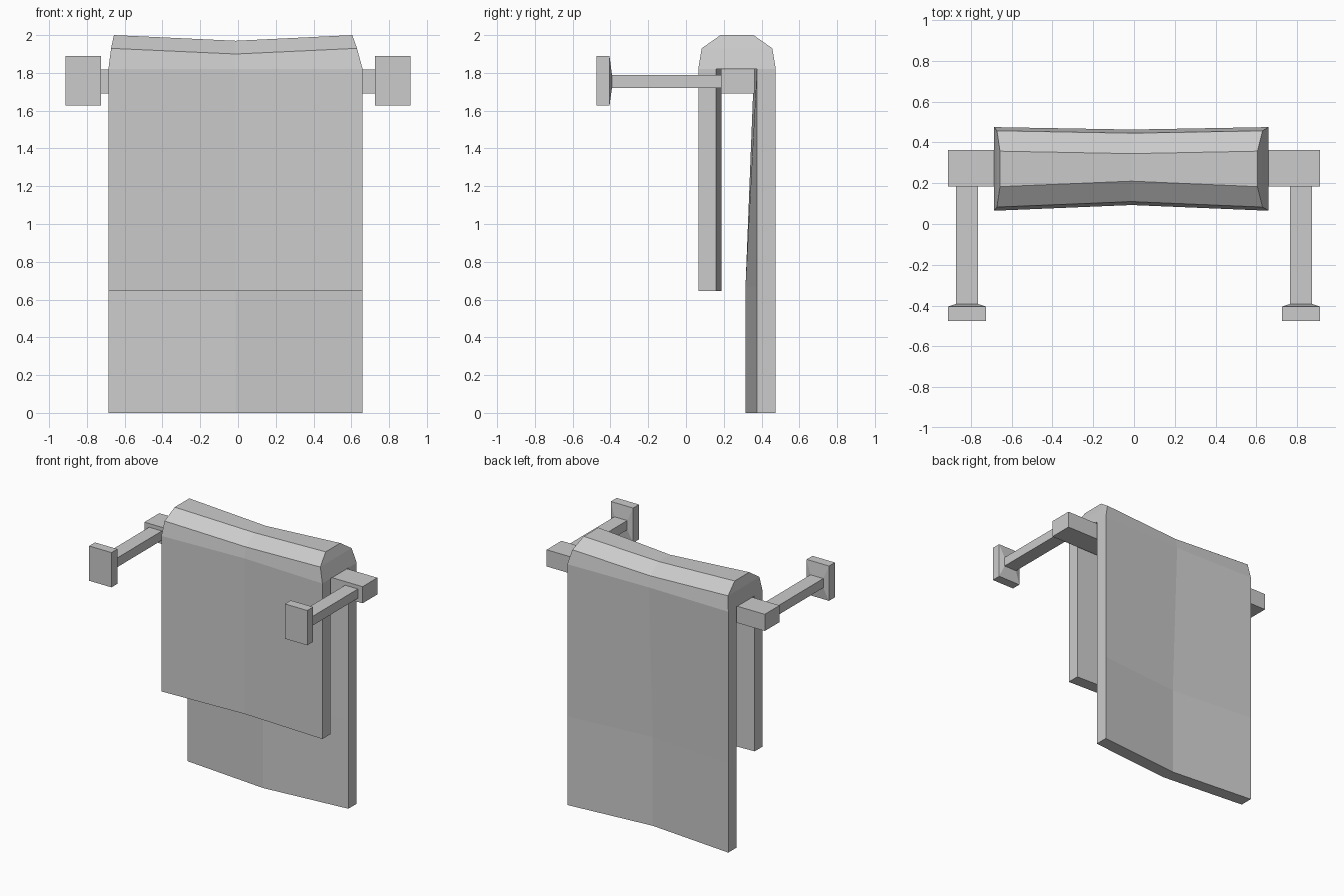
import bpy, bmesh

if "Cube" in bpy.data.objects:
    bpy.data.objects.remove(bpy.data.objects["Cube"])


def finish(name, bm):
    bmesh.ops.recalc_face_normals(bm, faces=bm.faces)
    me = bpy.data.meshes.new(name)
    bm.to_mesh(me)
    bm.free()
    ob = bpy.data.objects.new(name, me)
    bpy.context.collection.objects.link(ob)
    return ob


def loft_y(name, sections):
    """Loft rectangles (y, x0, x1, z0, z1) along y, closed at both ends."""
    bm = bmesh.new()
    rings = [[bm.verts.new((x, y, z)) for x, z in
              ((x0, z0), (x1, z0), (x1, z1), (x0, z1))]
             for y, x0, x1, z0, z1 in sections]
    for a, b in zip(rings, rings[1:]):
        for i in range(4):
            j = (i + 1) % 4
            bm.faces.new((a[i], a[j], b[j], b[i]))
    bm.faces.new(rings[0])
    bm.faces.new(rings[-1])
    return finish(name, bm)


# Horizontal bar
loft_y("bar", [(0.185, -0.912, 0.912, 1.692, 1.818),
               (0.362, -0.912, 0.912, 1.692, 1.818)])

# Wall brackets: plate, short taper and arm, mirrored
for side, s in (("left", -1), ("right", 1)):
    loft_y("bracket_" + side, [
        (-0.475, s * 0.725, s * 0.912, 1.627, 1.89),
        (-0.405, s * 0.725, s * 0.912, 1.627, 1.89),
        (-0.392, s * 0.766, s * 0.873, 1.72, 1.79),
        (0.187, s * 0.766, s * 0.873, 1.72, 1.79)])

# Towel profile: y at ends, y at middle, z at ends, z at middle
profile = [
    (0.065, 0.093, 0.645, 0.645),
    (0.065, 0.093, 1.82, 1.82),
    (0.083, 0.11, 1.93, 1.90),
    (0.183, 0.21, 2.00, 1.97),
    (0.357, 0.345, 2.00, 1.97),
    (0.457, 0.445, 1.93, 1.90),
    (0.475, 0.463, 1.82, 1.82),
    (0.475, 0.415, 0.67, 0.67),
    (0.475, 0.415, 0.0, 0.0),
    (0.375, 0.315, 0.0, 0.0),
    (0.375, 0.315, 0.67, 0.67),
    (0.375, 0.36, 1.82, 1.82),
    (0.160, 0.187, 1.82, 1.82),
    (0.160, 0.187, 0.645, 0.645),
]


def end_x(z, side):
    # The fold narrows towards the top
    if z > 1.97:
        return -0.657 if side < 0 else 0.605
    if z > 1.85:
        return -0.672 if side < 0 else 0.63
    return -0.686 if side < 0 else 0.66


bm = bmesh.new()
left = [bm.verts.new((end_x(ze, -1), ye, ze)) for ye, ym, ze, zm in profile]
mid = [bm.verts.new((-0.012, ym, zm)) for ye, ym, ze, zm in profile]
right = [bm.verts.new((end_x(ze, 1), ye, ze)) for ye, ym, ze, zm in profile]
n = len(profile)
for a, b in ((left, mid), (mid, right)):
    for i in range(n):
        j = (i + 1) % n
        bm.faces.new((a[i], a[j], b[j], b[i]))
for ring in (left, right):
    for cap in ((0, 1, 12, 13), (1, 2, 5, 6, 11, 12), (2, 3, 4, 5),
                (6, 7, 10, 11), (7, 8, 9, 10)):
        bm.faces.new([ring[i] for i in cap])
finish("towel", bm)
